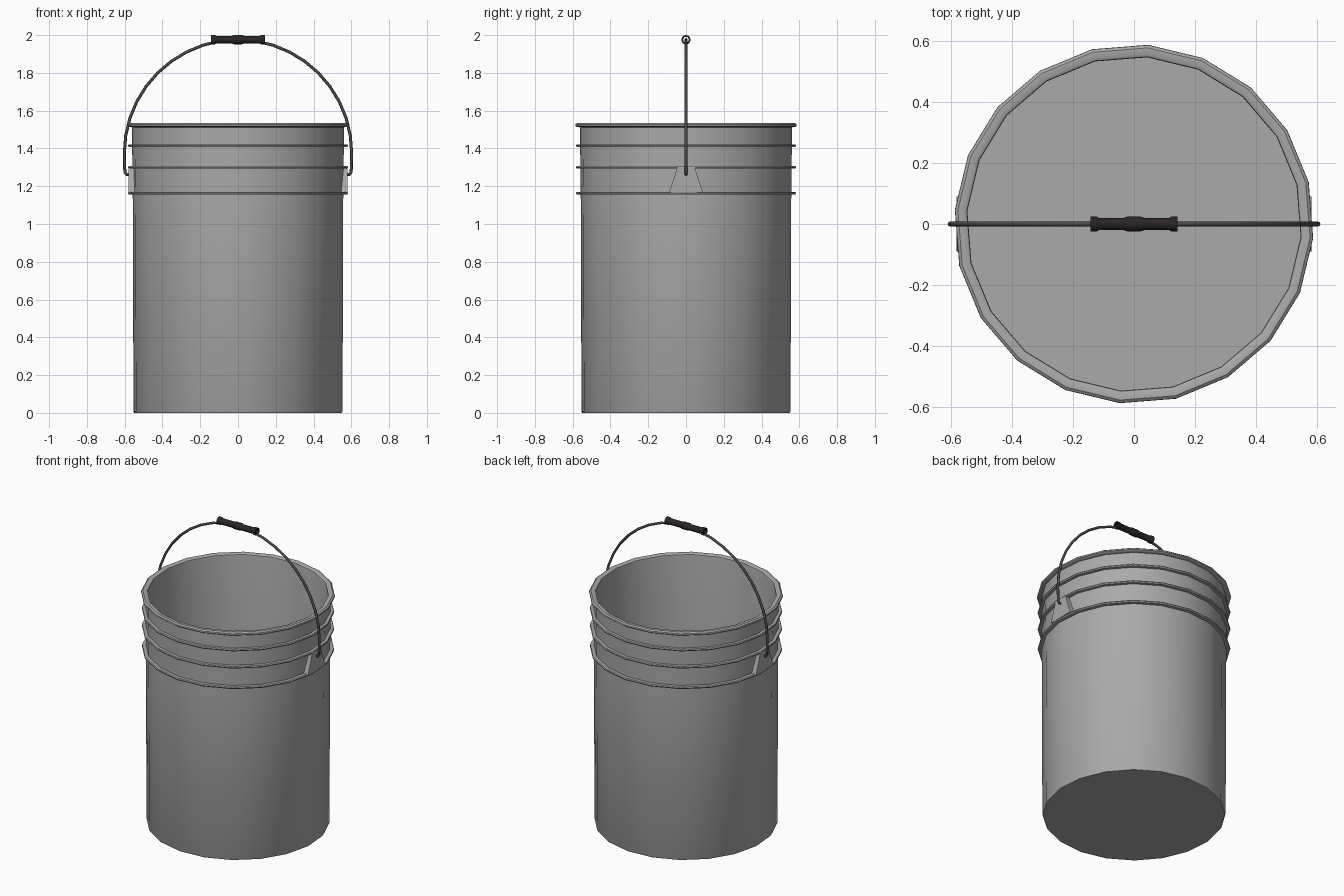
import bpy, bmesh, math
from mathutils import Matrix, Vector

if "Cube" in bpy.data.objects:
    bpy.data.objects.remove(bpy.data.objects["Cube"])


def material(name, c):
    m = bpy.data.materials.new(name)
    m.diffuse_color = (*c, 1)
    m.use_nodes = True
    m.node_tree.nodes["Principled BSDF"].inputs["Base Color"].default_value = m.diffuse_color
    return m


GREY = material("bucket grey", (0.40, 0.40, 0.40))
STEEL = material("dark wire", (0.07, 0.07, 0.07))
BLACK = material("grip black", (0.024, 0.018, 0.019))


def finish(name, bm, mat, angle=35):
    bmesh.ops.recalc_face_normals(bm, faces=bm.faces)
    me = bpy.data.meshes.new(name)
    bm.to_mesh(me)
    bm.free()
    me.materials.append(mat)
    ob = bpy.data.objects.new(name, me)
    bpy.context.collection.objects.link(ob)
    bpy.ops.object.select_all(action='DESELECT')
    ob.select_set(True)
    bpy.context.view_layer.objects.active = ob
    bpy.ops.object.shade_smooth_by_angle(angle=math.radians(angle))
    return ob


def lathe(name, profile, sides, mat, offset=0.0, closed=False, matrix=None):
    """Spin (radius, height) points about z; open ends are capped."""
    bm = bmesh.new()
    rings = []
    for r, z in profile:
        rings.append([bm.verts.new((r * math.cos(offset + 2 * math.pi * i / sides),
                                    r * math.sin(offset + 2 * math.pi * i / sides), z))
                      for i in range(sides)])
    pairs = list(zip(rings, rings[1:]))
    if closed:
        pairs.append((rings[-1], rings[0]))
    for a, b in pairs:
        for i in range(sides):
            j = (i + 1) % sides
            bm.faces.new((a[i], a[j], b[j], b[i]))
    if not closed:
        bm.faces.new(rings[0])
        bm.faces.new(rings[-1])
    if matrix:
        bm.transform(matrix)
    return finish(name, bm, mat)


SIDES, TURN = 20, math.radians(-4.5)

# Bucket shell: outside with three ribs, rolled rim, inside wall, floor
profile = [(0.551, 0.0), (0.555, 0.008)]
for z, r in ((1.163, 0.559), (1.300, 0.561), (1.415, 0.562)):
    profile += [(r, z - 0.007), (0.581, z - 0.007), (0.584, z),
                (0.581, z + 0.007), (r, z + 0.007)]
profile += [(0.562, 1.512), (0.580, 1.513), (0.588, 1.519), (0.587, 1.528),
            (0.578, 1.535), (0.558, 1.535), (0.549, 1.530), (0.547, 1.520),
            (0.547, 0.012)]
lathe("bucket", profile, SIDES, GREY, TURN)

# Trapezoid ears that hold the handle
for side, label in ((1, "right"), (-1, "left")):
    bm = bmesh.new()
    outline = [(-0.09, 1.166), (0.09, 1.166), (0.046, 1.299), (-0.046, 1.299)]
    inner = [bm.verts.new((side * 0.547, y, z)) for y, z in outline]
    outer = [bm.verts.new((side * 0.581, y, z)) for y, z in outline]
    bm.faces.new(inner)
    bm.faces.new(outer)
    for i in range(4):
        j = (i + 1) % 4
        bm.faces.new((inner[i], inner[j], outer[j], outer[i]))
    finish(label + "_ear", bm, GREY)

# Wire handle: half circle with hooked ends, swept with a round section
R, CZ = 0.602, 1.374
arc = [(R * math.cos(math.pi * i / 20), CZ + R * math.sin(math.pi * i / 20))
       for i in range(21)]
hook = [(0.560, 1.263), (0.590, 1.263), (0.599, 1.272)]
path = hook + arc + [(-x, z) for x, z in reversed(hook)]
bm = bmesh.new()
rings = []
for i, (x, z) in enumerate(path):
    p, q = path[max(i - 1, 0)], path[min(i + 1, len(path) - 1)]
    t = Vector((q[0] - p[0], 0, q[1] - p[1])).normalized()
    n = Vector((t.z, 0, -t.x))
    rings.append([bm.verts.new(Vector((x, 0, z)) + 0.008 * (
        n * math.cos(k * math.pi / 4) + Vector((0, 1, 0)) * math.sin(k * math.pi / 4)))
        for k in range(8)])
for a, b in zip(rings, rings[1:]):
    for k in range(8):
        m = (k + 1) % 8
        bm.faces.new((a[k], a[m], b[m], b[k]))
bm.faces.new(rings[0])
bm.faces.new(rings[-1])
finish("wire_handle", bm, STEEL, 50)

# Hollow grip with flared ends and a raised middle
half = [(0.024, 0.022), (0.020, 0.034), (0.020, 0.115), (0.0245, 0.122),
        (0.0245, 0.143), (0.015, 0.143)]
grip = [(r, -z) for r, z in reversed(half)] + half
lathe("grip", grip, 12, BLACK, math.radians(0), True,
      Matrix.Translation((0, 0, 1.9755)) @ Matrix.Rotation(math.pi / 2, 4, 'Y'))
